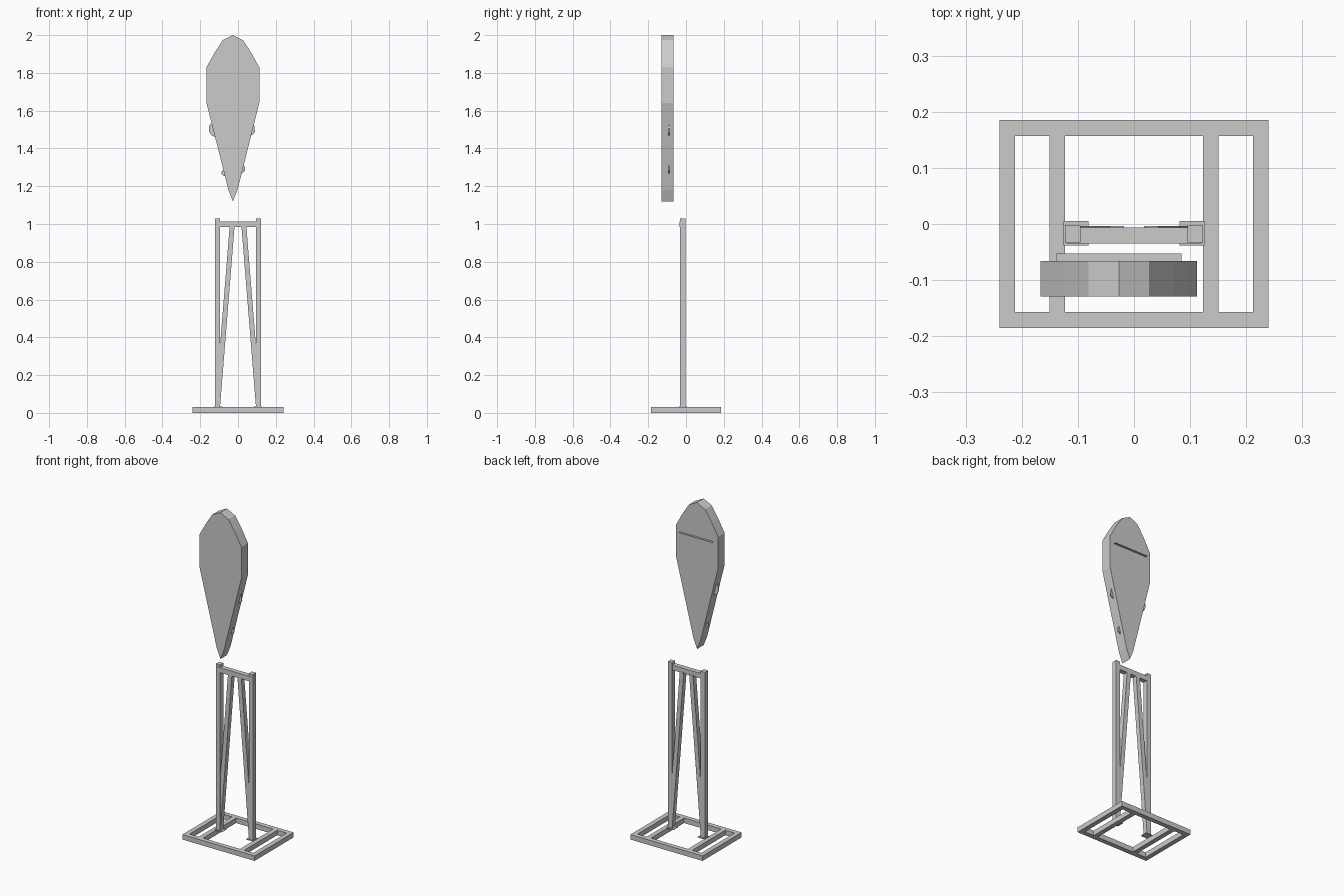
import bpy, bmesh

if "Cube" in bpy.data.objects:
    bpy.data.objects.remove(bpy.data.objects["Cube"])

grey = bpy.data.materials.new("plain grey")
grey.diffuse_color = (0.6, 0.6, 0.6, 1)
grey.use_nodes = True
grey.node_tree.nodes["Principled BSDF"].inputs["Base Color"].default_value = grey.diffuse_color


def finish(name, bm):
    bmesh.ops.recalc_face_normals(bm, faces=bm.faces)
    mesh = bpy.data.meshes.new(name)
    bm.to_mesh(mesh)
    bm.free()
    mesh.materials.append(grey)
    ob = bpy.data.objects.new(name, mesh)
    bpy.context.collection.objects.link(ob)
    return ob


def box(name, x, y, z):
    """Box from (min, max) ranges."""
    bm = bmesh.new()
    bmesh.ops.create_cube(bm, size=1)
    for v in bm.verts:
        for i, r in enumerate((x, y, z)):
            v.co[i] = r[0] if v.co[i] < 0 else r[1]
    return finish(name, bm)


def slab(name, outline, y0, y1):
    """Front-view (x, z) outline extruded from y0 to y1."""
    bm = bmesh.new()
    face = bm.faces.new([bm.verts.new((x, y0, z)) for x, z in outline])
    ext = bmesh.ops.extrude_face_region(bm, geom=[face])
    for v in ext["geom"]:
        if isinstance(v, bmesh.types.BMVert):
            v.co.y = y1
    return finish(name, bm)


def span(s, a, b):
    return tuple(sorted((s * a, s * b)))


# Base frame: front and back rails, outer sides and inner runners
for s, side in ((-1, "left"), (1, "right")):
    end = "front" if s < 0 else "back"
    box(f"base_rail_{end}", (-0.24, 0.24), span(s, 0.157, 0.185), (0, 0.03))
    box(f"base_side_{side}", span(s, 0.212, 0.24), (-0.157, 0.157), (0, 0.03))
    box(f"base_runner_{side}", span(s, 0.123, 0.151), (-0.157, 0.157), (0, 0.03))

    # Foot plate and upright post
    box(f"foot_plate_{side}", span(s, 0.081, 0.126), (-0.038, 0.005), (0.03, 0.034))
    box(f"post_{side}", span(s, 0.095, 0.123), (-0.033, -0.003), (0.03, 1.03))

    # Slanted brace running from the post foot to the crossbar
    slab(f"brace_{side}", [(s * x, z) for x, z in
         ((0.095, 0.034), (0.018, 0.99), (0.044, 0.99), (0.121, 0.034))],
         -0.032, -0.004)

# Crossbar joining the posts
box("crossbar", (-0.12, 0.12), (-0.035, -0.006), (0.984, 1.014))

# Teardrop board, mirrored about its own centre line
CX = -0.027
half = [(0.054, 1.973), (0.098, 1.905), (0.1395, 1.83), (0.1395, 1.64), (0.024, 1.18)]
outline = ([(CX, 2.0)] + [(CX + x, z) for x, z in half] + [(CX, 1.12)]
           + [(CX - x, z) for x, z in reversed(half)])
slab("teardrop_board", outline, -0.129, -0.066)

# Thin ledge on the back of the board
box("back_ledge", (-0.138, 0.085), (-0.07, -0.053), (1.793, 1.795))

# Thin tabs poking out of the board edges
tabs = {
    "upper_tab_left": [(-0.10, 1.53), (-0.142, 1.533), (-0.153, 1.52), (-0.155, 1.50),
                       (-0.145, 1.473), (-0.115, 1.457), (-0.09, 1.46)],
    "upper_tab_right": [(0.05, 1.53), (0.08, 1.533), (0.086, 1.52), (0.09, 1.485),
                        (0.075, 1.472), (0.05, 1.457), (0.03, 1.46)],
    "lower_tab_left": [(-0.05, 1.285), (-0.085, 1.283), (-0.089, 1.268),
                       (-0.075, 1.255), (-0.05, 1.255)],
    "lower_tab_right": [(0.0, 1.31), (0.03, 1.31), (0.038, 1.30), (0.037, 1.282),
                        (0.02, 1.268), (0.0, 1.268)],
}
for name, pts in tabs.items():
    slab(name, pts, -0.093, -0.088)
